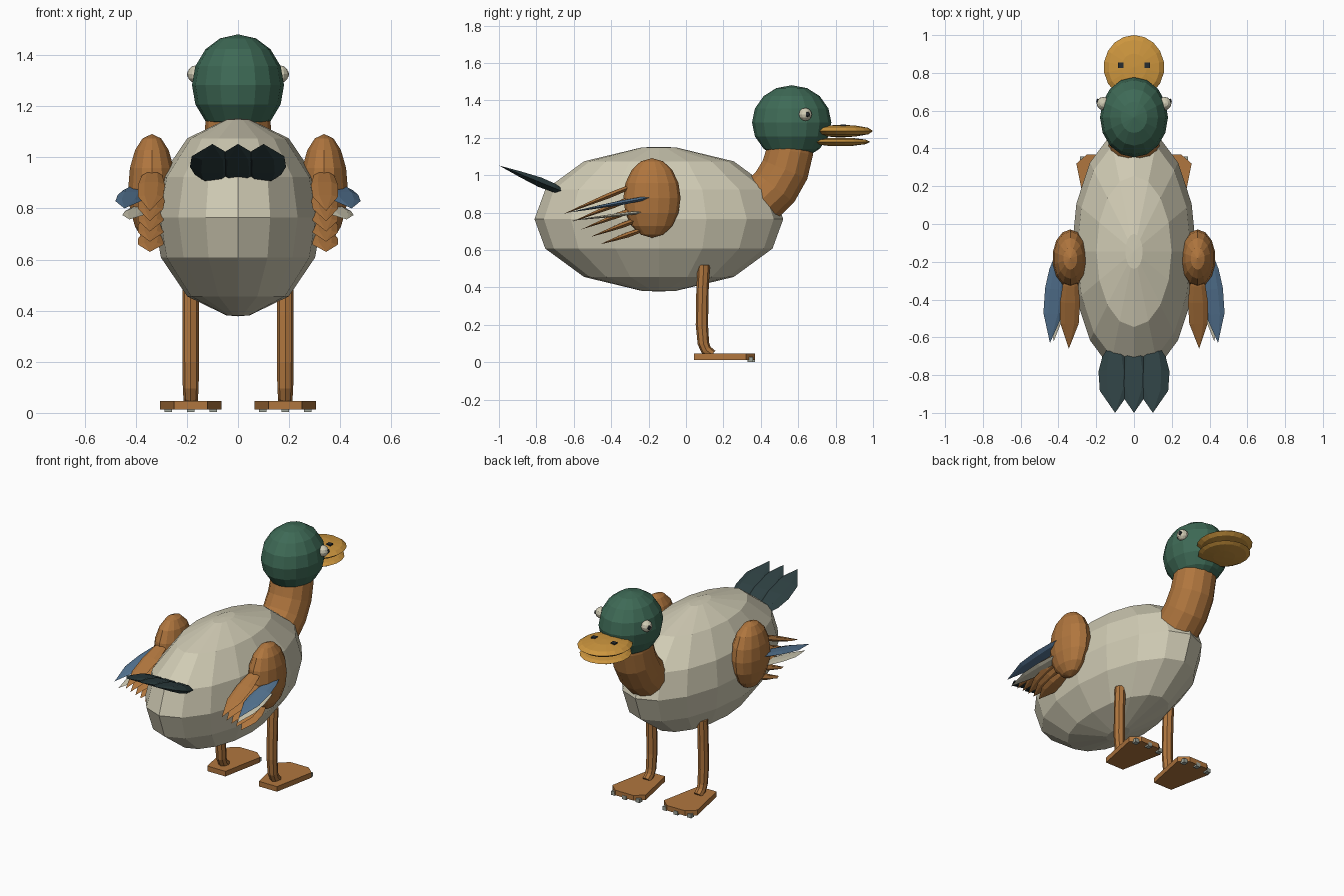
import bpy, bmesh, math
from mathutils import Vector

if "Cube" in bpy.data.objects:
    bpy.data.objects.remove(bpy.data.objects["Cube"])


def material(name, rgb):
    m = bpy.data.materials.new(name)
    lin = [(c / 255 / 12.92) if c < 11 else ((c / 255 + 0.055) / 1.055) ** 2.4 for c in rgb]
    m.diffuse_color = (*lin, 1)
    m.use_nodes = True
    m.node_tree.nodes["Principled BSDF"].inputs["Base Color"].default_value = m.diffuse_color
    return m


CREAM = material("cream", (208, 203, 180))
GREEN = material("dark green", (62, 106, 86))
BROWN = material("brown", (176, 118, 62))
ORANGE = material("bill orange", (205, 150, 62))
BLUE = material("slate blue", (84, 116, 146))
TEAL = material("dark teal", (46, 64, 66))
BLACK = material("black", (38, 44, 48))
GREY = material("claw grey", (160, 166, 155))


def loft(name, rings, mat):
    """Skin a list of rings; a ring of one point closes to a tip, other ends are capped."""
    bm = bmesh.new()
    vs = [[bm.verts.new(p) for p in r] for r in rings]
    for a, b in zip(vs, vs[1:]):
        n = max(len(a), len(b))
        for i in range(n):
            j = (i + 1) % n
            if len(a) == 1:
                bm.faces.new((a[0], b[j], b[i]))
            elif len(b) == 1:
                bm.faces.new((a[i], a[j], b[0]))
            else:
                bm.faces.new((a[i], a[j], b[j], b[i]))
    for r in (vs[0], vs[-1]):
        if len(r) > 2:
            bm.faces.new(r)
    bmesh.ops.recalc_face_normals(bm, faces=bm.faces)
    me = bpy.data.meshes.new(name)
    bm.to_mesh(me)
    bm.free()
    me.materials.append(mat)
    ob = bpy.data.objects.new(name, me)
    bpy.context.collection.objects.link(ob)
    return ob


def ellipsoid(name, c, r, lats, seg, mat):
    """Faceted ellipsoid with horizontal rings at the given latitudes."""
    rings = []
    for lat in lats:
        la = math.radians(lat)
        if abs(lat) == 90:
            rings.append([(c[0], c[1], c[2] + r[2] * math.sin(la))])
            continue
        rings.append([(c[0] + r[0] * math.cos(la) * math.sin(2 * math.pi * i / seg),
                       c[1] + r[1] * math.cos(la) * math.cos(2 * math.pi * i / seg),
                       c[2] + r[2] * math.sin(la)) for i in range(seg)])
    return loft(name, rings, mat)


def tube(name, x, path, radii, seg, mat):
    """Round tube along a (y, z) path at constant x."""
    pts = [Vector((x, y, z)) for y, z in path]
    rings = []
    for i, p in enumerate(pts):
        d = (pts[min(i + 1, len(pts) - 1)] - pts[max(i - 1, 0)]).normalized()
        side = Vector((1, 0, 0))
        up = d.cross(side)
        rings.append([p + radii[i] * (side * math.cos(a) + up * math.sin(a))
                      for a in (2 * math.pi * k / seg for k in range(seg))])
    return loft(name, rings, mat)


def feather(name, base, tip, w, h, mat):
    """Flat blade with a pointed tip and six-sided cross-section."""
    base, tip = Vector(base), Vector(tip)
    d = tip - base
    side = d.cross(Vector((0, 0, 1))).normalized()
    up = side.cross(d).normalized()
    rings = []
    for t, kw, kh in ((0, .5, .45), (.12, .78, .9), (.35, 1, 1), (.65, .92, .6)):
        p, a, b = base + d * t, side * w * kw, up * h * kh
        rings.append([p - a, p - a * .5 + b, p + a * .5 + b, p + a, p + a * .5 - b, p - a * .5 - b])
    rings.append([tip])
    return loft(name, rings, mat)


def box(name, c, s, mat):
    rings = [[(c[0] + i * s[0] / 2, c[1] + j * s[1] / 2, c[2] + k * s[2] / 2)
              for i, j in ((-1, -1), (1, -1), (1, 1), (-1, 1))] for k in (-1, 1)]
    return loft(name, rings, mat)


# Body, neck and head
ellipsoid("body", (0, -.145, .765), (.33, .665, .387),
          (-90, -82, -53, -24, 0, 24, 53, 82, 90), 16, CREAM)
tube("neck", 0, [(.30, .80), (.40, .865), (.475, .935), (.53, 1.03), (.556, 1.13), (.56, 1.22)],
     [.135, .135, .134, .132, .128, .12], 14, BROWN)
ellipsoid("head", (0, .565, 1.282), (.18, .212, .199),
          (-90, -67, -45, -22, 0, 22, 45, 67, 90), 16, GREEN)

# Bill with nostrils
LENS = (-90, -65, -32, 0, 32, 65, 90)
ellipsoid("upper_bill", (0, .83, 1.236), (.16, .17, .033), LENS, 18, ORANGE)
ellipsoid("lower_bill", (0, .825, 1.178), (.15, .16, .023), LENS, 18, ORANGE)

# Tail fan
for i in (-1, 0, 1):
    feather("tail_feather", (i * .1, -.665, .915), (i * .1, -1, 1.052), .088, .026, TEAL)

for s, side in ((1, "right"), (-1, "left")):
    box(side + "_nostril", (s * .07, .84, 1.266), (.03, .03, .009), BLACK)

    # Eye and pupil
    ellipsoid(side + "_eye", (s * .163, .638, 1.325), (.035,) * 3, (-90, -60, -30, 0, 30, 60, 90), 12, CREAM)
    ellipsoid(side + "_pupil", (s * .191, .650, 1.325), (.009, .014, .014), (-90, -45, 0, 45, 90), 8, BLACK)

    # Wing: shoulder, five brown feathers, one blue and one pale feather
    ellipsoid(side + "_wing", (s * .337, -.182, .878), (.095, .153, .213),
              (-90, -67, -45, -22, 0, 22, 45, 67, 90), 14, BROWN)
    for k in range(5):
        feather(side + "_wing_feather", (s * .335, -.28 + k * .012, .945 - k * .059),
                (s * .345, -.66 + k * .05, .79 - k * .04), .053, .014, BROWN)
    feather(side + "_blue_feather", (s * .40, -.19, .882), (s * .445, -.63, .80), .055, .012, BLUE)
    feather(side + "_pale_feather", (s * .385, -.22, .805), (s * .425, -.62, .757), .045, .009, CREAM)

    # Leg and webbed foot with claws
    tube(side + "_leg", s * .185, [(.095, .52), (.088, .38), (.085, .2), (.093, .1), (.108, .065), (.14, .04)],
         [.033, .033, .033, .031, .029, .027], 8, BROWN)
    outline = [(-.065, .042), (.065, .042), (.12, .32), (.065, .368), (-.065, .368), (-.12, .32)]
    loft(side + "_foot", [[(s * .185 + x, y, z) for x, y in outline] for z in (.013, .046)], BROWN)
    for x, y in ((-.088, .343), (0, .355), (.088, .343)):
        box(side + "_claw", (s * .185 + x, y, .015), (.028, .03, .025), GREY)
